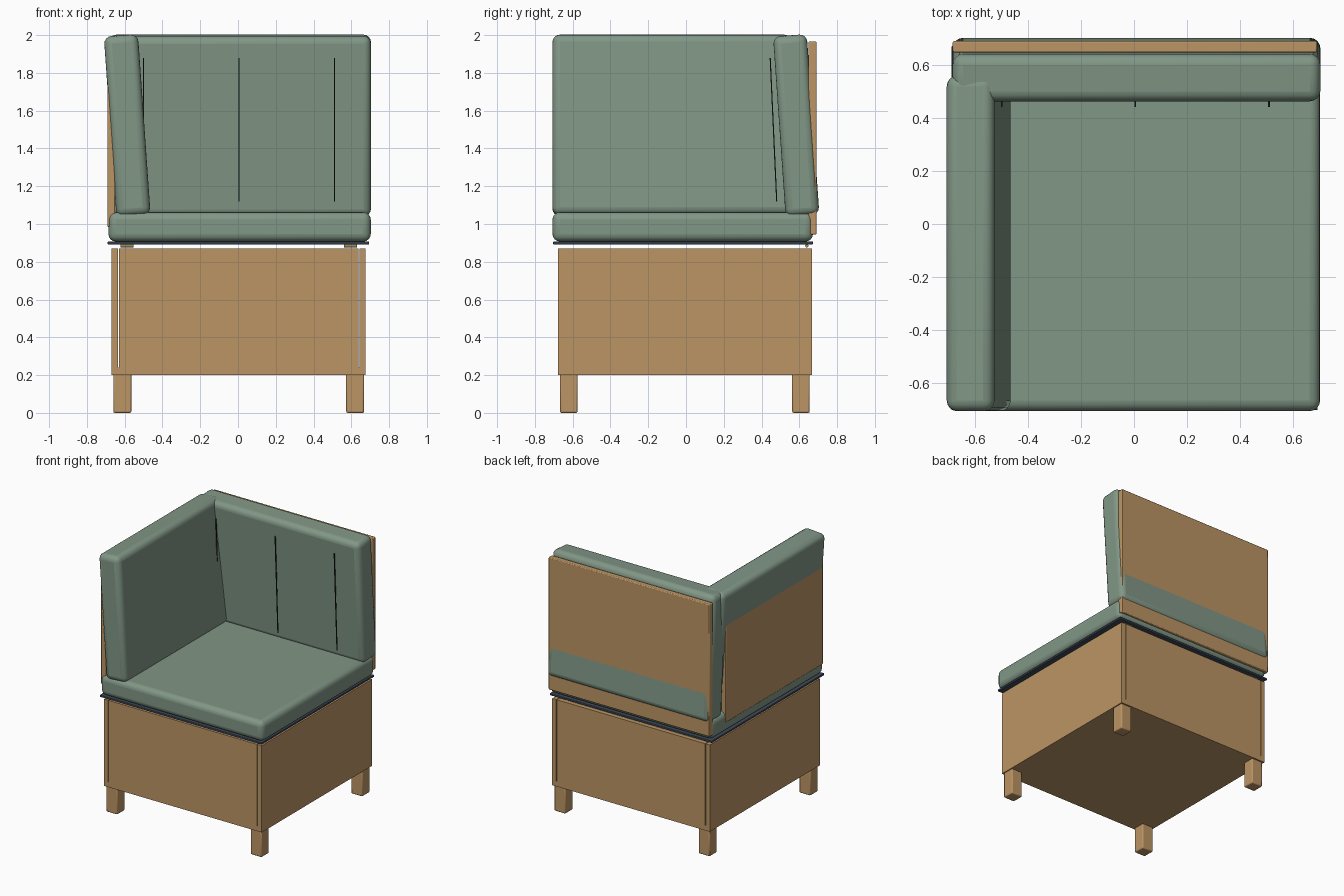
import bpy
from math import radians

if "Cube" in bpy.data.objects:
    bpy.data.objects.remove(bpy.data.objects["Cube"])


def material(name, rgb):
    m = bpy.data.materials.new(name)
    m.diffuse_color = (*rgb, 1)
    m.use_nodes = True
    m.node_tree.nodes["Principled BSDF"].inputs["Base Color"].default_value = m.diffuse_color
    return m


FABRIC = material("sage_fabric", (0.22, 0.31, 0.24))
WOOD = material("oak", (0.50, 0.30, 0.13))
BOARD = material("dark_board", (0.05, 0.07, 0.10))
SEAM = material("seam_thread", (0.02, 0.03, 0.025))
BRASS = material("hinge_metal", (0.35, 0.25, 0.10))


def box(name, x, y, z, mat, bevel=0.0, segments=2, rot=(0, 0, 0)):
    """Box from (min, max) ranges, optionally bevelled and tilted about its centre."""
    ranges = (x, y, z)
    bpy.ops.mesh.primitive_cube_add(size=1, location=[(a + b) / 2 for a, b in ranges])
    o = bpy.context.object
    o.name = name
    o.scale = [b - a for a, b in ranges]
    bpy.ops.object.transform_apply(location=False, rotation=False, scale=True)
    o.rotation_euler = rot
    o.data.materials.append(mat)
    if bevel:
        mod = o.modifiers.new("bevel", "BEVEL")
        mod.width = bevel
        mod.segments = segments
        bpy.ops.object.shade_smooth_by_angle(angle=radians(35))
    return o


# storage box: floor, side walls, front and back walls with a fine joint gap
X0, X1, Y0, Y1, T, GAP = -0.67, 0.676, -0.677, 0.667, 0.034, 0.005
box("box_floor", (X0, X1), (Y0, Y1), (0.2, 0.24), WOOD)
for side, x in (("left", (X0, X0 + T)), ("right", (X1 - T, X1))):
    box(f"box_wall_{side}", x, (Y0, Y1), (0.24, 0.87), WOOD)
for side, y in (("front", (Y0, Y0 + T)), ("back", (Y1 - T, Y1))):
    box(f"box_wall_{side}", (X0 + T + GAP, X1 - T - GAP), y, (0.24, 0.87), WOOD)

# legs
for sx, x in (("left", (-0.66, -0.565)), ("right", (0.573, 0.668))):
    for sy, y in (("front", (-0.667, -0.574)), ("back", (0.562, 0.655))):
        box(f"leg_{sy}_{sx}", x, y, (0.0, 0.21), WOOD, 0.008)

# hinges joining the box and the lid board
for side, x in (("left", -0.587), ("right", 0.595)):
    bpy.ops.mesh.primitive_cylinder_add(vertices=16, radius=0.009, depth=0.07,
                                        location=(x, 0.64, 0.885),
                                        rotation=(0, radians(90), 0))
    o = bpy.context.object
    o.name = f"hinge_{side}"
    o.data.materials.append(BRASS)
    bpy.ops.object.shade_smooth_by_angle(angle=radians(40))

# lid board and seat cushion
box("lid_board", (-0.69, 0.694), (-0.703, 0.672), (0.892, 0.907), BOARD, 0.003)
box("seat_cushion", (-0.686, 0.703), (-0.707, 0.672), (0.907, 1.063), FABRIC, 0.04, 4)

# wooden outer panels
box("back_panel", (-0.685, 0.692), (0.648, 0.691), (0.944, 1.966), WOOD, 0.006)
box("side_panel", (-0.692, -0.65), (-0.685, 0.50), (0.985, 1.945), WOOD, 0.006)

# tilted cushions
box("back_cushion", (-0.685, 0.704), (0.494, 0.673), (1.043, 2.0), FABRIC,
    0.04, 4, (radians(4), 0, 0))
box("side_cushion", (-0.677, -0.496), (-0.707, 0.56), (1.043, 2.0), FABRIC,
    0.04, 4, (0, radians(-4), 0))

# vertical seams in front of the back cushion
for i, x in enumerate((-0.5, 0.005, 0.51)):
    box(f"back_seam_{i + 1}", (x - 0.003, x + 0.003), (0.46, 0.466), (1.12, 1.88),
        SEAM, 0, 1, (radians(2.6), 0, 0))
